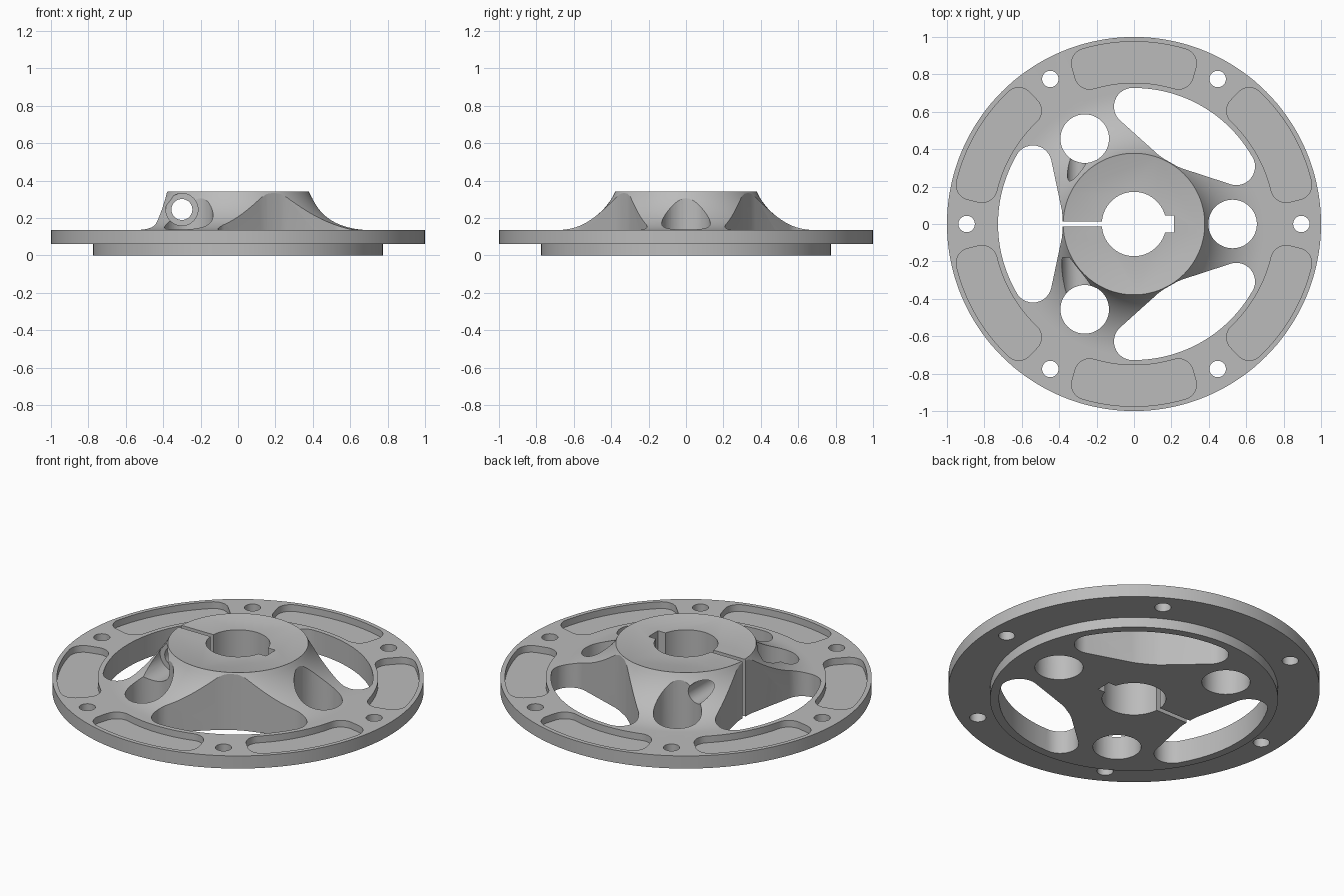
import bpy, bmesh
from math import sin, cos, pi, radians, degrees, atan2
from mathutils import Matrix

cube = bpy.data.objects.get("Cube")
if cube:
    bpy.data.objects.remove(cube, do_unlink=True)

metal = bpy.data.materials.new("grey metal")
metal.use_nodes = True
grey = (0.50, 0.50, 0.50, 1)
metal.diffuse_color = grey
metal.node_tree.nodes["Principled BSDF"].inputs["Base Color"].default_value = grey


def arc(cx, cy, r, a0, a1, n):
    """Points on an arc, angles in degrees."""
    return [(cx + r * cos(radians(a0 + (a1 - a0) * i / n)),
             cy + r * sin(radians(a0 + (a1 - a0) * i / n))) for i in range(n + 1)]


def circle(cx, cy, r, n=48):
    return arc(cx, cy, r, 0, 360, n)[:-1]


def to_object(bm, name):
    bmesh.ops.recalc_face_normals(bm, faces=bm.faces)
    mesh = bpy.data.meshes.new(name)
    bm.to_mesh(mesh)
    bm.free()
    mesh.materials.append(metal)
    obj = bpy.data.objects.new(name, mesh)
    bpy.context.collection.objects.link(obj)
    return obj


def lathe(profile, name, n=144):
    """Revolve an (r, z) profile; both ends lie on the axis."""
    bm = bmesh.new()
    rings = [[bm.verts.new((r * cos(2 * pi * i / n), r * sin(2 * pi * i / n), z))
              for i in range(n)] for r, z in profile]
    for a, b in zip(rings, rings[1:]):
        for i in range(n):
            j = (i + 1) % n
            bm.faces.new((a[i], a[j], b[j], b[i]))
    bm.faces.new(rings[0])
    bm.faces.new(rings[-1])
    return to_object(bm, name)


def cut(outline, z0, z1, angles=(0,), lying=False):
    """Subtract copies of an extruded outline, turned about z or laid along y."""
    bm = bmesh.new()
    for a in angles:
        m = Matrix.Rotation(radians(a), 4, 'Z')
        if lying:
            m = Matrix.Rotation(pi / 2, 4, 'X')
        low, high = ([bm.verts.new(m @ Matrix.Translation((x, y, z)).translation)
                      for x, y in outline] for z in (z0, z1))
        bm.faces.new(low)
        bm.faces.new(high)
        for i in range(len(low)):
            j = (i + 1) % len(low)
            bm.faces.new((low[i], low[j], high[j], high[i]))
    cutter = to_object(bm, "cutter")
    cutter.hide_render = True
    mod = hub.modifiers.new("cut", 'BOOLEAN')
    mod.operation, mod.solver, mod.object = 'DIFFERENCE', 'EXACT', cutter
    bpy.ops.object.modifier_apply(modifier=mod.name)
    bpy.data.objects.remove(cutter, do_unlink=True)


# Body: locating spigot, flange and a hub with a swept fillet
sweep = arc(0.70, 0.49, 0.355, 270, 205, 16)
hub = lathe([(0.775, 0), (0.775, 0.06), (1, 0.06), (1, 0.135)] + sweep + [(0.373, 0.338)],
            "flanged_hub")
bpy.ops.object.select_all(action='DESELECT')
bpy.context.view_layer.objects.active = hub
hub.select_set(True)

# Three windows between the spokes
cx, cy, cr = 0.54, 0.32, 0.10
lean = degrees(atan2(cy, cx))
half = arc(cx, cy, cr, lean, 168, 14) + [(0.386, 0.075), (0.382, 0.04)]
window = arc(0, 0, 0.727, -lean, lean, 32)[1:-1] + half + [(x, -y) for x, y in reversed(half)]
cut(window, -0.1, 0.5, (60, 180, 300))

# Round holes through the spokes
cut(circle(0.527, 0, 0.13), -0.1, 0.5, (0, 120, 240))

# Bore, keyway and clamping slit
cut(circle(0, 0, 0.172, 64), -0.1, 0.5)
cut([(0.1, -0.045), (0.215, -0.045), (0.215, 0.045), (0.1, 0.045)], -0.1, 0.5)
cut([(-0.5, -0.014), (-0.1, -0.014), (-0.1, 0.014), (-0.5, 0.014)], -0.1, 0.5)

# Clamp screw hole with a counterbore on the front
cut(circle(-0.30, 0.245, 0.056, 32), -0.8, 0.8, lying=True)
cut(circle(-0.30, 0.245, 0.086, 40), 0.18, 0.9, lying=True)

# Rounded pockets and bolt holes around the flange
t, pr = 16.5, 0.08


def corner(r, a, start, end):
    return arc(r * cos(radians(a)), r * sin(radians(a)), pr, start, end, 8)


pocket = (arc(0, 0, 0.975, -t, t, 16)[1:-1] + corner(0.895, t, t, t + 90)
          + corner(0.835, t, t + 90, t + 180) + arc(0, 0, 0.755, t, -t, 16)[1:-1]
          + corner(0.835, -t, 180 - t, 270 - t) + corner(0.895, -t, 270 - t, 360 - t))
cut(pocket, 0.095, 0.3, range(30, 390, 60))
cut(circle(0.895, 0, 0.044, 32), -0.1, 0.5, range(0, 360, 60))

bpy.ops.object.shade_smooth_by_angle(angle=radians(25))
